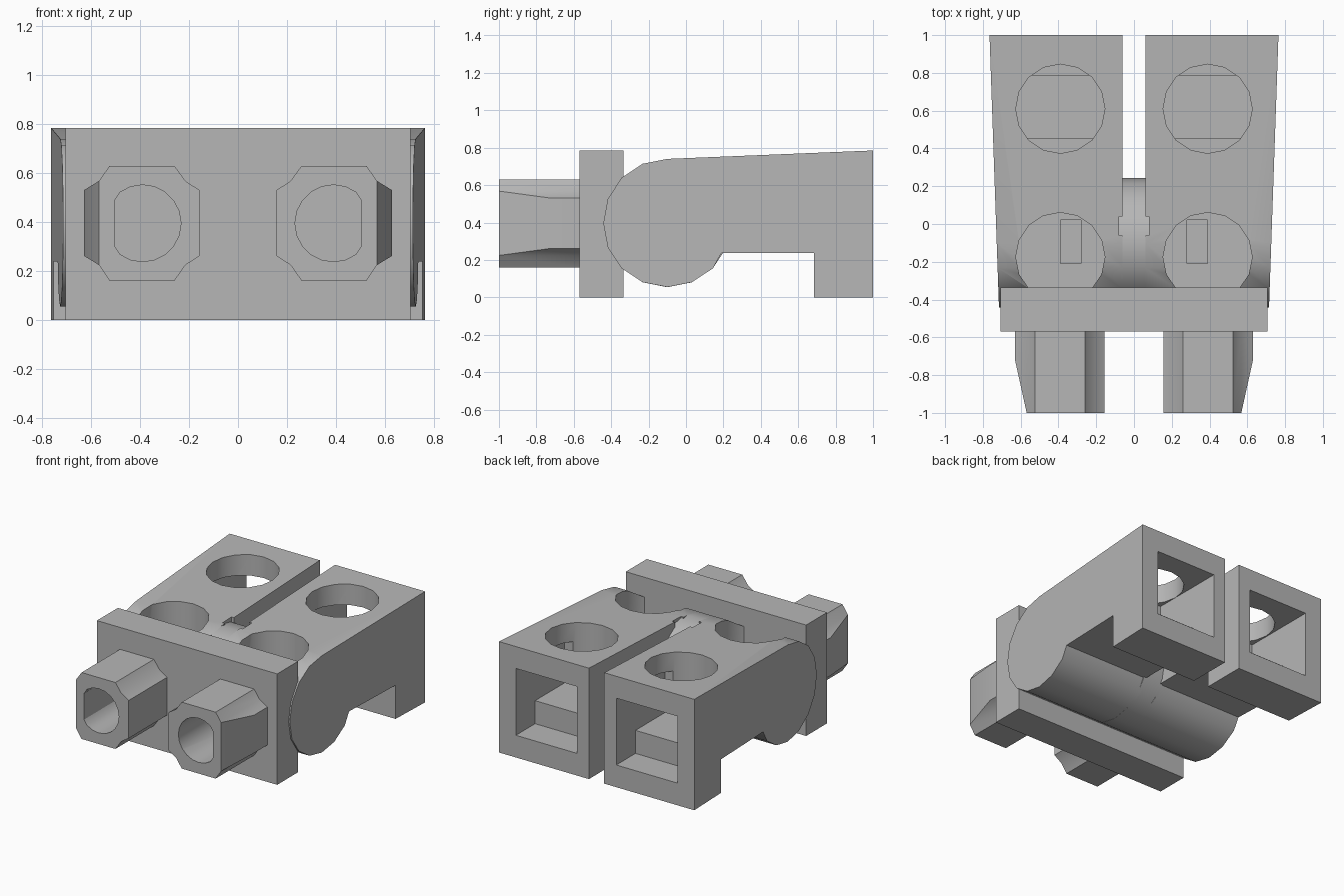
import bpy, bmesh, math
from mathutils import Vector

if "Cube" in bpy.data.objects:
    bpy.data.objects.remove(bpy.data.objects["Cube"])

grey = bpy.data.materials.new("plain_grey")
grey.diffuse_color = (0.47, 0.47, 0.47, 1)
grey.use_nodes = True
grey.node_tree.nodes["Principled BSDF"].inputs["Base Color"].default_value = grey.diffuse_color


def finish(name, bm):
    bmesh.ops.recalc_face_normals(bm, faces=bm.faces)
    me = bpy.data.meshes.new(name)
    bm.to_mesh(me)
    bm.free()
    me.materials.append(grey)
    ob = bpy.data.objects.new(name, me)
    bpy.context.collection.objects.link(ob)
    return ob


def loft(rings):
    """Closed solid from two matching rings of points."""
    bm = bmesh.new()
    a, b = [[bm.verts.new(p) for p in ring] for ring in rings]
    n = len(a)
    bm.faces.new(a)
    bm.faces.new(b[::-1])
    for i in range(n):
        bm.faces.new((a[i], b[i], b[(i + 1) % n], a[(i + 1) % n]))
    return bm


def box(name, x0, x1, y0, y1, z0, z1):
    ring = [(x0, y0), (x1, y0), (x1, y1), (x0, y1)]
    return finish(name, loft([[(x, y, z) for x, y in ring] for z in (z0, z1)]))


def disc(cx, cy, r, n):
    return [(cx + r * math.cos(2 * math.pi * i / n),
             cy + r * math.sin(2 * math.pi * i / n)) for i in range(n)]


def cut(ob, cutters):
    for c in cutters:
        m = ob.modifiers.new("cut", 'BOOLEAN')
        m.operation, m.solver, m.object = 'DIFFERENCE', 'EXACT', c
    bpy.context.view_layer.update()
    dg = bpy.context.evaluated_depsgraph_get()
    me = bpy.data.meshes.new_from_object(ob.evaluated_get(dg))
    ob.modifiers.clear()
    ob.data = me
    for c in cutters:
        bpy.data.objects.remove(c)


def smooth(ob):
    bpy.ops.object.select_all(action='DESELECT')
    ob.select_set(True)
    bpy.context.view_layer.objects.active = ob
    bpy.ops.object.shade_smooth_by_angle(angle=math.radians(30))


# Side profile (y, z) of one arm: rounded front, sloping top, rear foot
ARM = [(1, 0), (1, .785), (-.1, .74), (-.232, .714), (-.344, .639), (-.418, .527),
       (-.442, .397), (-.418, .266), (-.344, .155), (-.232, .081), (-.1, .055),
       (.032, .081), (.144, .155), (.19, .238), (.685, .238), (.685, 0)]

# Cross-section (x, z) of the peg, outer side at larger x
PEG = [(.26, .63), (.525, .63), (.568, .568), (.63, .53), (.63, .262), (.568, .224),
       (.525, .16), (.26, .16), (.215, .224), (.157, .262), (.157, .53), (.215, .568)]

for s, side in ((1, "right"), (-1, "left")):
    # Arm, widening towards the back
    arm = finish(side + "_arm", loft([
        [(s * .06, y, z) for y, z in ARM],
        [(s * (.715 + (y + .44) * .0347), y, z) for y, z in ARM]]))
    cutters = []
    # Round top holes
    for y, floor in ((.61, .4), (-.175, .33)):
        ring = disc(s * .39, y, .236, 16)
        cutters.append(finish("hole_cutter", loft(
            [[(a, b, z) for a, b in ring] for z in (floor, 1)])))
    # Square rear socket with inner step, slot in front hole, small notch by the gap
    for x0, x1, y0, y1, z0, z1 in ((.154, .632, .785, 1.1, .157, .63),
                                   (.154, .632, .455, .8, .32, .63),
                                   (.28, .39, -.21, .02, .16, .5),
                                   (0, .08, -.06, .04, .62, .9)):
        cutters.append(box("socket_cutter", *sorted((s * x0, s * x1)), y0, y1, z0, z1))
    cut(arm, cutters)
    smooth(arm)

    # Peg with its outer flank tapered towards the tip
    bm = loft([[(s * x, y, z) for x, z in PEG] for y in (-1, -.56)])
    bmesh.ops.bisect_plane(bm, geom=bm.verts[:] + bm.edges[:] + bm.faces[:],
                           plane_co=Vector((s * .568, -1, 0)),
                           plane_no=Vector((s * .28, -.062, 0)).normalized(),
                           clear_outer=True)
    bmesh.ops.holes_fill(bm, edges=[e for e in bm.edges if e.is_boundary])
    peg = finish(side + "_peg", bm)
    # D-shaped bore
    bore = [(s * min(x, .505), z) for x, z in disc(.39, .395, .157, 20)]
    cut(peg, [finish("bore_cutter", loft(
        [[(x, y, z) for x, z in bore] for y in (-1.1, -.575)]))])
    smooth(peg)

# Front plate
box("front_plate", -.706, .706, -.57, -.335, 0, .785)

# Barrel joining the arms across the gap
barrel = finish("hinge_barrel", loft(
    [[(x, y, z) for y, z in disc(-.1, .397, .343, 16)] for x in (-.08, .08)]))
smooth(barrel)
